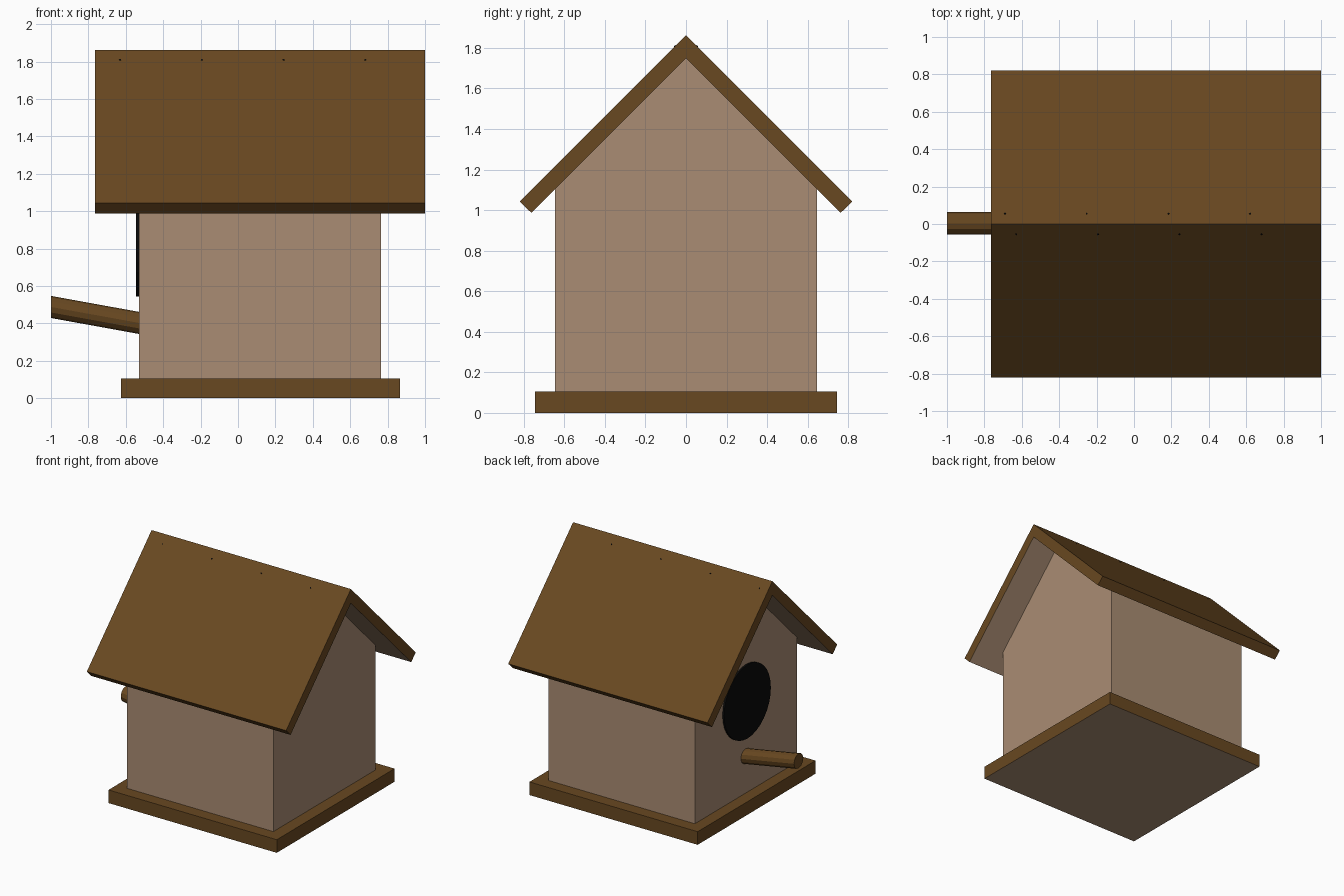
import bpy, bmesh, math
from mathutils import Vector

if "Cube" in bpy.data.objects:
    bpy.data.objects.remove(bpy.data.objects["Cube"])


def material(name, rgb):
    m = bpy.data.materials.new(name)
    m.diffuse_color = (*rgb, 1)
    m.use_nodes = True
    m.node_tree.nodes["Principled BSDF"].inputs["Base Color"].default_value = m.diffuse_color
    return m


PALE = material("pale_wood", (0.40, 0.265, 0.172))
BROWN = material("brown_wood", (0.14, 0.065, 0.015))
BLACK = material("black", (0.003, 0.003, 0.003))


def prism(name, profile, x0, x1, mat, rise=0.0, under=None):
    """Extrude a (y, z) profile from x0 to x1; `under` picks pale faces."""
    bm = bmesh.new()
    face = bm.faces.new([bm.verts.new((x0, y, z)) for y, z in profile])
    ext = bmesh.ops.extrude_face_region(bm, geom=[face], use_keep_orig=True)
    moved = [v for v in ext["geom"] if isinstance(v, bmesh.types.BMVert)]
    bmesh.ops.translate(bm, verts=moved, vec=Vector((x1 - x0, 0, rise)))
    bmesh.ops.recalc_face_normals(bm, faces=bm.faces)
    if under:
        for f in bm.faces:
            if under(f):
                f.material_index = 1
    me = bpy.data.meshes.new(name)
    bm.to_mesh(me)
    bm.free()
    me.materials.append(mat)
    me.materials.append(PALE)
    ob = bpy.data.objects.new(name, me)
    bpy.context.collection.objects.link(ob)
    return ob


def ring(y, z, r, n):
    return [(y + r * math.cos(2 * math.pi * i / n),
             z + r * math.sin(2 * math.pi * i / n)) for i in range(n)]


# base board, with a pale underside
prism("base", [(-.745, 0), (.745, 0), (.745, .105), (-.745, .105)],
      -.625, .865, BROWN, under=lambda f: f.normal.z < -.9)

# house body with gable ends
prism("walls", [(-.645, .105), (.645, .105), (.645, 1.105), (0, 1.75), (-.645, 1.105)],
      -.53, .765, PALE)

# roof chevron, with a pale inner side
prism("roof", [(0, 1.863), (.82, 1.043), (.763, .987), (0, 1.75), (-.763, .987), (-.82, 1.043)],
      -.765, 1.0, BROWN,
      under=lambda f: f.normal.z < -.1 and f.normal.y * f.calc_center_median().y < 0)

# entrance disc on the left gable
prism("entrance_hole", ring(0, .84, .295, 32), -.545, -.529, BLACK)

# tilted perch with an upright end
prism("perch", ring(.004, .488, .059, 12), -1.0, -.52, BROWN, rise=-.087)

# tiny nail heads along the ridge on both slopes
for side, start in ((-1, -.63), (1, -.69)):
    for i in range(4):
        bpy.ops.mesh.primitive_cylinder_add(
            vertices=8, radius=.005, depth=.006,
            location=(start + i * .437, side * .055, 1.863 - .055),
            rotation=(-side * math.pi / 4, 0, 0))
        nail = bpy.context.object
        nail.name = f"roof_nail_{'front' if side < 0 else 'back'}_{i + 1}"
        nail.data.materials.append(BLACK)
